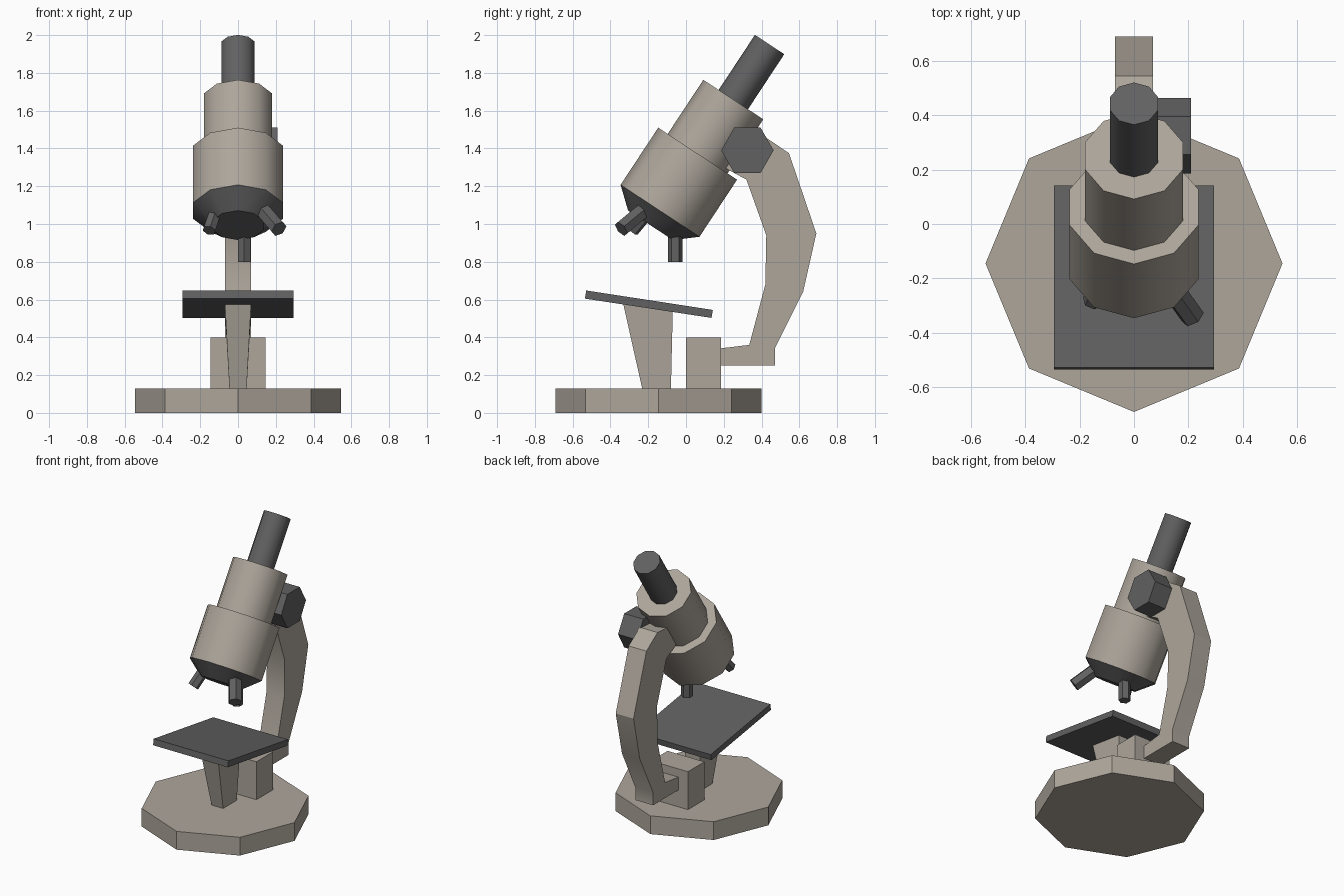
import bpy, bmesh, math
from mathutils import Vector

if "Cube" in bpy.data.objects:
    bpy.data.objects.remove(bpy.data.objects["Cube"])


def paint(name, rgb):
    m = bpy.data.materials.new(name)
    m.diffuse_color = (*rgb, 1)
    m.use_nodes = True
    m.node_tree.nodes["Principled BSDF"].inputs["Base Color"].default_value = m.diffuse_color
    return m


BEIGE = paint("beige", (0.42, 0.38, 0.33))
DARK = paint("dark_grey", (0.12, 0.12, 0.12))


def finish(name, bm, mat, smooth=0):
    bmesh.ops.recalc_face_normals(bm, faces=bm.faces)
    mesh = bpy.data.meshes.new(name)
    bm.to_mesh(mesh)
    bm.free()
    mesh.materials.append(mat)
    ob = bpy.data.objects.new(name, mesh)
    bpy.context.collection.objects.link(ob)
    if smooth:
        bpy.ops.object.select_all(action='DESELECT')
        ob.select_set(True)
        bpy.context.view_layer.objects.active = ob
        bpy.ops.object.shade_smooth_by_angle(angle=math.radians(smooth))
    return ob


def loft(name, rings, mat, smooth=0):
    """Skin a list of equal-length point rings and cap both ends."""
    bm = bmesh.new()
    vs = [[bm.verts.new(p) for p in ring] for ring in rings]
    n = len(vs[0])
    for a, b in zip(vs, vs[1:]):
        for i in range(n):
            j = (i + 1) % n
            bm.faces.new((a[i], a[j], b[j], b[i]))
    bm.faces.new(vs[0])
    bm.faces.new(vs[-1])
    return finish(name, bm, mat, smooth)


def tube(name, p0, p1, r0, r1, sides, mat, smooth=0):
    """Prism or cone between two points, first corner towards +y."""
    p0, p1 = Vector(p0), Vector(p1)
    d = (p1 - p0).normalized()
    v = Vector((0, 1, 0))
    v = (v - d * v.dot(d)).normalized()
    u = d.cross(v)
    angles = [2 * math.pi * i / sides for i in range(sides)]
    rings = [[p + (v * math.cos(a) + u * math.sin(a)) * r for a in angles]
             for p, r in ((p0, r0), (p1, r1))]
    return loft(name, rings, mat, smooth)


def slab(name, profile, half_width, mat, smooth=0):
    """Side profile in (y, z) widened symmetrically along x."""
    rings = [[(x, y, z) for y, z in profile] for x in (-half_width, half_width)]
    return loft(name, rings, mat, smooth)


def rect(y0, y1, z0, z1, w):
    return [(-w, y0, z0), (w, y0, z0), (w, y1, z1), (-w, y1, z1)]


# Base, rear block and tapered stage support
tube("base", (0, -0.145, 0), (0, -0.145, 0.13), 0.546, 0.546, 8, BEIGE)
slab("rear_block", [(0, 0.13), (0.185, 0.13), (0.185, 0.4), (0, 0.4)], 0.145, BEIGE)
loft("stage_support", [rect(-0.23, -0.08, 0.12, 0.12, 0.045),
                       rect(-0.335, -0.07, 0.59, 0.545, 0.07)], BEIGE)

# Tilted stage plate
slab("stage", [(-0.535, 0.605), (0.135, 0.503), (0.142, 0.545), (-0.528, 0.648)], 0.294, DARK)

# Curved arm
slab("arm", [(0.17, 0.25), (0.47, 0.25), (0.47, 0.34), (0.62, 0.64), (0.69, 0.95),
             (0.545, 1.375), (0.42, 1.46), (0.27, 1.45), (0.20, 1.30), (0.32, 1.235),
             (0.425, 0.94), (0.42, 0.68), (0.335, 0.36), (0.17, 0.34)], 0.07, BEIGE, 30)

# Body tubes stacked along the tilted axis
start = Vector((0, -0.1375, 1.07))
axis = (Vector((0, 0.4425, 1.95)) - start).normalized()


def along(t):
    return start + axis * t


tube("main_tube", along(0), along(0.362), 0.25, 0.25, 10, BEIGE, 40)
tube("upper_tube", along(0.33), along(0.705), 0.19, 0.19, 10, BEIGE, 40)
tube("eyepiece", along(0.68), along(1.054), 0.093, 0.093, 10, DARK, 40)
tube("nosepiece", along(0), along(-0.092), 0.25, 0.142, 10, DARK, 40)

# Objective lenses
lenses = [("objective_back", (0.032, -0.057, 1.02), (0.032, -0.057, 0.80), 0.038),
          ("objective_right", (0.10, -0.18, 1.11), (0.217, -0.343, 0.974), 0.045),
          ("objective_left", (-0.115, -0.19, 1.08), (-0.153, -0.285, 0.966), 0.037)]
for name, top, tip, r in lenses:
    tube(name, top, tip, r, r, 6, DARK)

# Focus knob on the right side
tube("focus_knob", (0.06, 0.325, 1.39), (0.21, 0.325, 1.39), 0.139, 0.139, 6, DARK)
